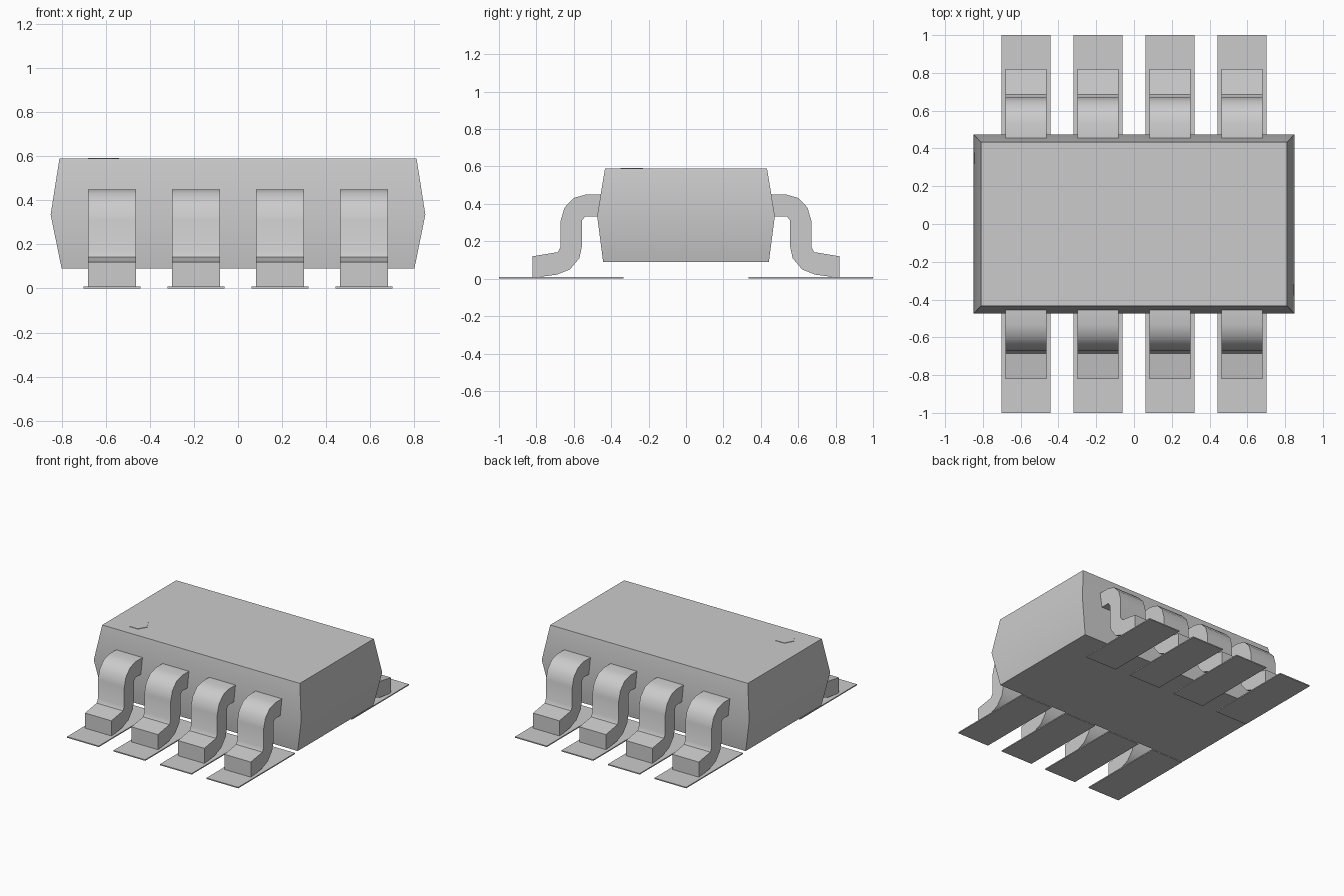
import bpy
import bmesh
import math

cube = bpy.data.objects.get("Cube")
if cube:
    bpy.data.objects.remove(cube, do_unlink=True)

# One plain grey for every part
grey = bpy.data.materials.new("light grey")
grey.use_nodes = True
COLOR = (0.6, 0.6, 0.6, 1)
grey.diffuse_color = COLOR
grey.node_tree.nodes["Principled BSDF"].inputs["Base Color"].default_value = COLOR


def make_object(name, bm, smooth=False):
    bmesh.ops.recalc_face_normals(bm, faces=bm.faces)
    mesh = bpy.data.meshes.new(name)
    bm.to_mesh(mesh)
    bm.free()
    mesh.materials.append(grey)
    obj = bpy.data.objects.new(name, mesh)
    bpy.context.collection.objects.link(obj)
    if smooth:
        bpy.ops.object.select_all(action="DESELECT")
        obj.select_set(True)
        bpy.context.view_layer.objects.active = obj
        bpy.ops.object.shade_smooth_by_angle(angle=math.radians(35))
    return obj


def loft(rings):
    """Join matching rings of points and cap both ends."""
    bm = bmesh.new()
    loops = [[bm.verts.new(p) for p in ring] for ring in rings]
    for a, b in zip(loops, loops[1:]):
        n = len(a)
        for i in range(n):
            j = (i + 1) % n
            bm.faces.new((a[i], a[j], b[j], b[i]))
    bm.faces.new(loops[0])
    bm.faces.new(loops[-1])
    return bm


def rectangle(hx, hy, z, cx=0, cy=0):
    return [(cx + sx * hx, cy + sy * hy, z)
            for sx, sy in ((-1, -1), (1, -1), (1, 1), (-1, 1))]


# Package body, widest at the middle seam
make_object("package_body", loft([
    rectangle(0.80, 0.443, 0.09),
    rectangle(0.85, 0.475, 0.335),
    rectangle(0.81, 0.433, 0.59)]), smooth=True)

# Six-sided corner marker
make_object("corner_marker", loft([
    [(-0.61 + 0.07 * math.cos(i * math.pi / 3),
      -0.29 + 0.07 * math.sin(i * math.pi / 3), z) for i in range(6)]
    for z in (0.585, 0.593)]))

# Gull-wing lead outline in (y, z)
LEAD = [(0.44, 0.45), (0.535, 0.45), (0.60, 0.432), (0.65, 0.38),
        (0.67, 0.31), (0.67, 0.17), (0.685, 0.142), (0.82, 0.12),
        (0.82, 0.008), (0.78, 0.01), (0.69, 0.022), (0.62, 0.05),
        (0.57, 0.11), (0.557, 0.17), (0.557, 0.31), (0.54, 0.333),
        (0.44, 0.333)]
PITCH = 0.381
LEAD_HALF = 0.108
PAD_HALF = 0.13

# Four leads with flat pads along the front and the back
for side, sign in (("front", -1), ("back", 1)):
    for i in range(4):
        x = (i - 1.5) * PITCH
        make_object(f"{side}_lead_{i + 1}", loft([
            [(x + dx, sign * y, z) for y, z in LEAD]
            for dx in (-LEAD_HALF, LEAD_HALF)]), smooth=True)
        make_object(f"{side}_pad_{i + 1}", loft([
            rectangle(PAD_HALF, 0.333, z, x, sign * 0.667)
            for z in (0, 0.008)]))
